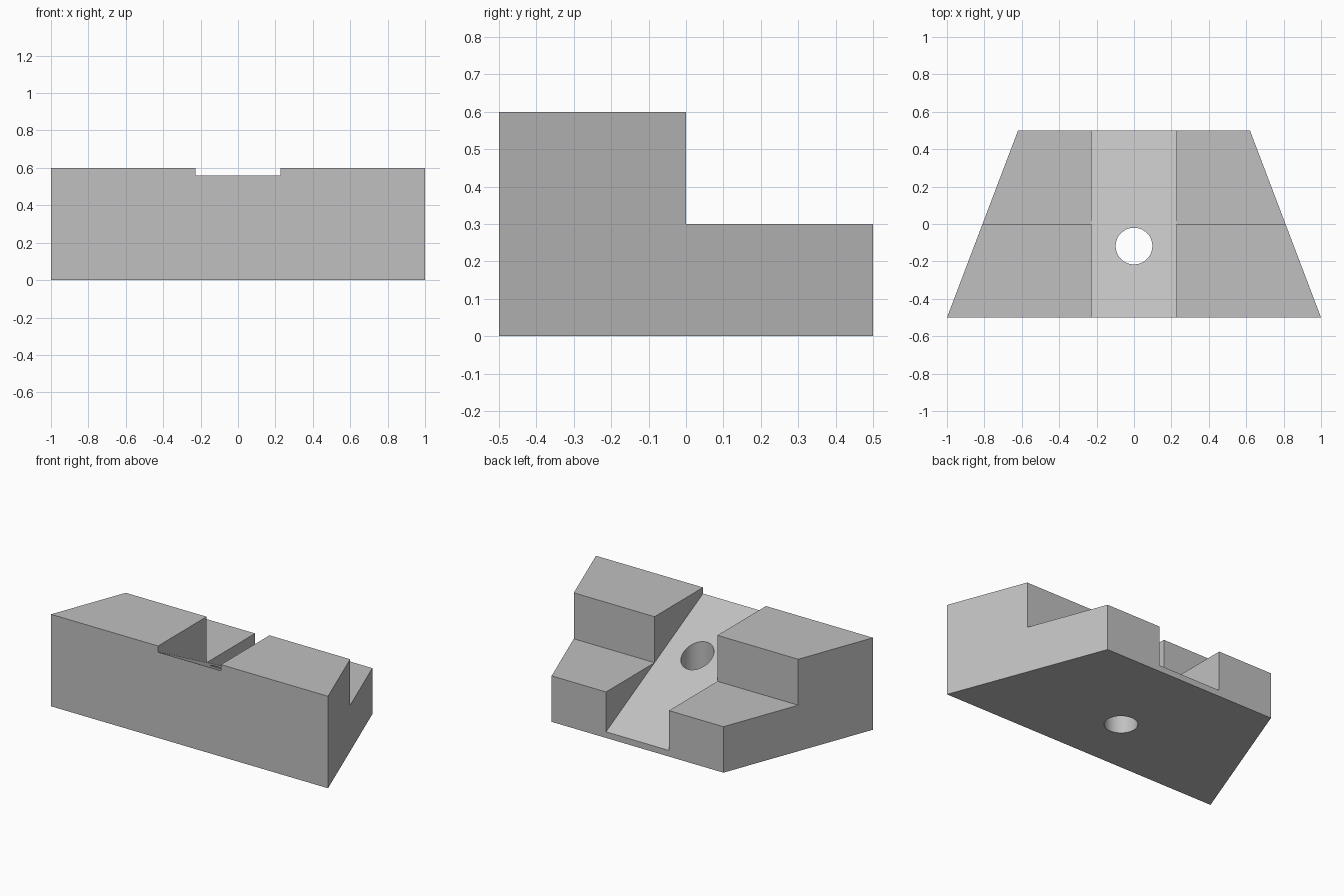
import bpy
import bmesh
from mathutils import Matrix

default = bpy.data.objects.get("Cube")
if default:
    bpy.data.objects.remove(default, do_unlink=True)

grey = bpy.data.materials.new("plain grey")
grey.use_nodes = True
colour = (0.53, 0.53, 0.53, 1)
grey.diffuse_color = colour
grey.node_tree.nodes["Principled BSDF"].inputs["Base Color"].default_value = colour


def make_object(name, bm):
    bmesh.ops.recalc_face_normals(bm, faces=bm.faces)
    mesh = bpy.data.meshes.new(name)
    bm.to_mesh(mesh)
    bm.free()
    mesh.materials.append(grey)
    obj = bpy.data.objects.new(name, mesh)
    bpy.context.collection.objects.link(obj)
    return obj


def prism(name, profile, half_width):
    """Join a (y, z) profile across x; half_width(y) sets the side position."""
    bm = bmesh.new()
    left, right = ([bm.verts.new((s * half_width(y), y, z)) for y, z in profile]
                   for s in (1, -1))
    bm.faces.new(left)
    bm.faces.new(right[::-1])
    for i in range(len(profile)):
        bm.faces.new((left[i - 1], right[i - 1], right[i], left[i]))
    return make_object(name, bm)


def cut(target, cutter):
    cutter.hide_render = True
    cutter.hide_viewport = True
    mod = target.modifiers.new(cutter.name, "BOOLEAN")
    mod.operation = "DIFFERENCE"
    mod.solver = "EXACT"
    mod.object = cutter


# Stepped block, tapering towards the back
block = prism("stepped_block",
              [(-0.5, 0), (-0.5, 0.6), (0, 0.6), (0, 0.3), (0.5, 0.3), (0.5, 0)],
              lambda y: 0.81 - 0.38 * y)


# Sloping channel from the front top edge down to the back
def floor(y):
    return 0.3 - 0.52 * y


channel = prism("channel_cutter",
                [(-0.7, floor(-0.7)), (-0.7, 1), (0.7, 1), (0.7, floor(0.7))],
                lambda y: 0.227)
cut(block, channel)

# Vertical through hole
bm = bmesh.new()
bmesh.ops.create_cone(bm, cap_ends=True, segments=64, radius1=0.098, radius2=0.098,
                      depth=2, matrix=Matrix.Translation((0, -0.118, 0.3)))
cut(block, make_object("hole_cutter", bm))

# Smooth the hole wall while keeping the block edges sharp
bpy.ops.object.select_all(action="DESELECT")
block.select_set(True)
bpy.context.view_layer.objects.active = block
for mod in list(block.modifiers):
    bpy.ops.object.modifier_apply(modifier=mod.name)
bpy.ops.object.shade_smooth_by_angle(angle=0.5)
